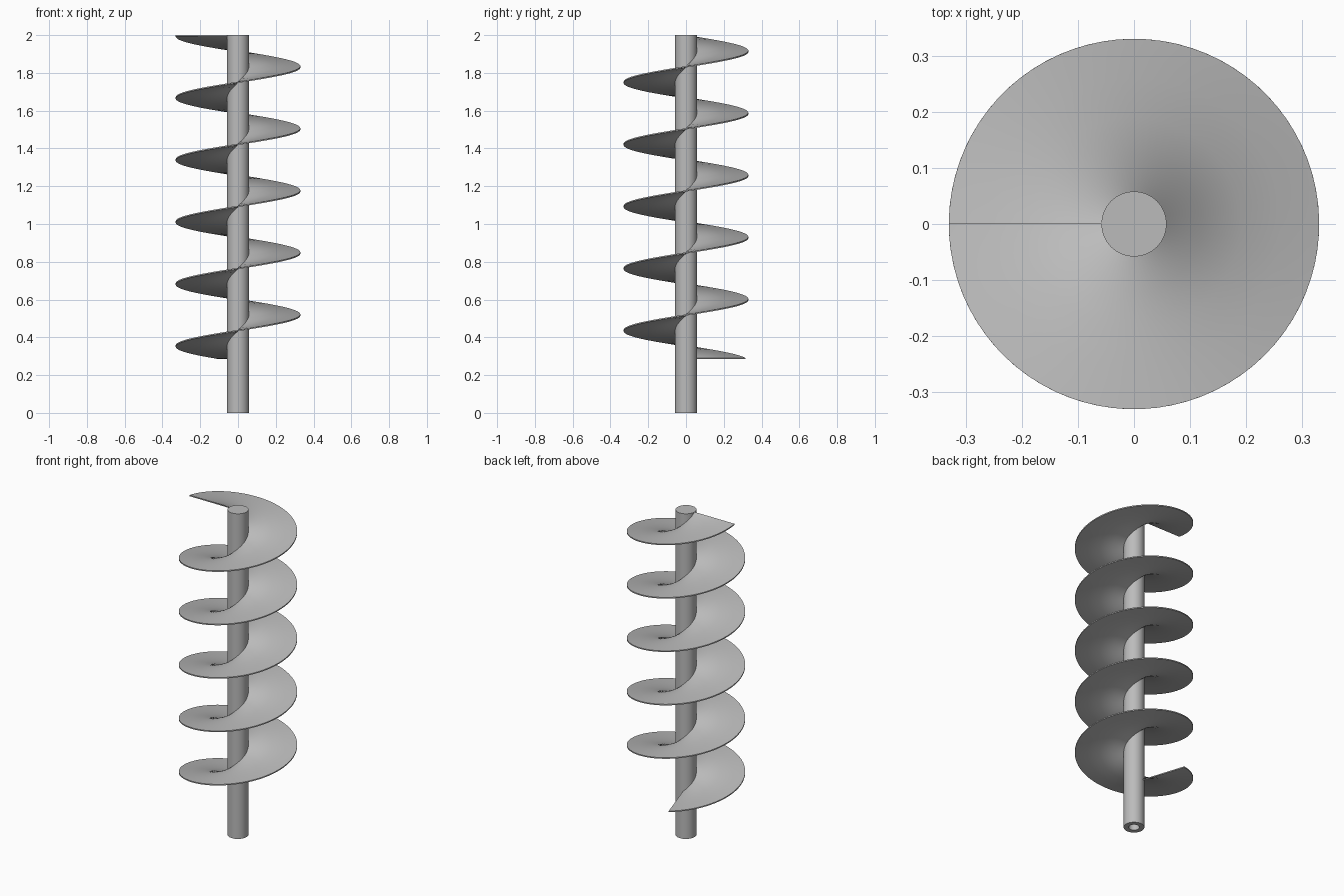
import bpy, bmesh, math

if "Cube" in bpy.data.objects:
    bpy.data.objects.remove(bpy.data.objects["Cube"])

steel = bpy.data.materials.new("steel grey")
steel.diffuse_color = (0.5, 0.5, 0.5, 1)
steel.use_nodes = True
steel.node_tree.nodes["Principled BSDF"].inputs["Base Color"].default_value = steel.diffuse_color


def finish(name, bm):
    bmesh.ops.recalc_face_normals(bm, faces=bm.faces)
    mesh = bpy.data.meshes.new(name)
    bm.to_mesh(mesh)
    bm.free()
    mesh.materials.append(steel)
    obj = bpy.data.objects.new(name, mesh)
    bpy.context.collection.objects.link(obj)
    bpy.context.view_layer.objects.active = obj
    obj.select_set(True)
    bpy.ops.object.shade_smooth_by_angle(angle=math.radians(35))
    obj.select_set(False)
    return obj


def polar(r, a, z):
    return (r * math.cos(a), r * math.sin(a), z)


# Shaft: closed top, blind socket bored into the lower end
SIDES = 64
bm = bmesh.new()
rings = []
for r, z in [(0.03, 0.2), (0.03, 0), (0.058, 0), (0.058, 2)]:
    rings.append([bm.verts.new(polar(r, math.tau * i / SIDES, z)) for i in range(SIDES)])
for a, b in zip(rings, rings[1:]):
    for i in range(SIDES):
        j = (i + 1) % SIDES
        bm.faces.new((a[i], a[j], b[j], b[i]))
bm.faces.new(rings[0])
bm.faces.new(rings[-1])
finish("shaft", bm)

# Screw blade: thin rectangular section swept up a right-handed helix
PITCH, THICK, R_IN, R_OUT = 0.3285, 0.007, 0.05, 0.33
START = math.radians(108)
END = math.radians(180) + 5 * math.tau
STEPS = 400
bm = bmesh.new()
sections = []
for k in range(STEPS + 1):
    a = START + (END - START) * k / STEPS
    top = 2 - PITCH * (END - a) / math.tau
    radii = [R_IN + (R_OUT - R_IN) * t / 4 for t in range(5)]
    loop = [(r, top) for r in radii] + [(r, top - THICK) for r in reversed(radii)]
    sections.append([bm.verts.new(polar(r, a, z)) for r, z in loop])
for a, b in zip(sections, sections[1:]):
    for i in range(len(a)):
        j = (i + 1) % len(a)
        bm.faces.new((a[i], a[j], b[j], b[i]))
bm.faces.new(sections[0])
bm.faces.new(sections[-1])
finish("screw_blade", bm)
